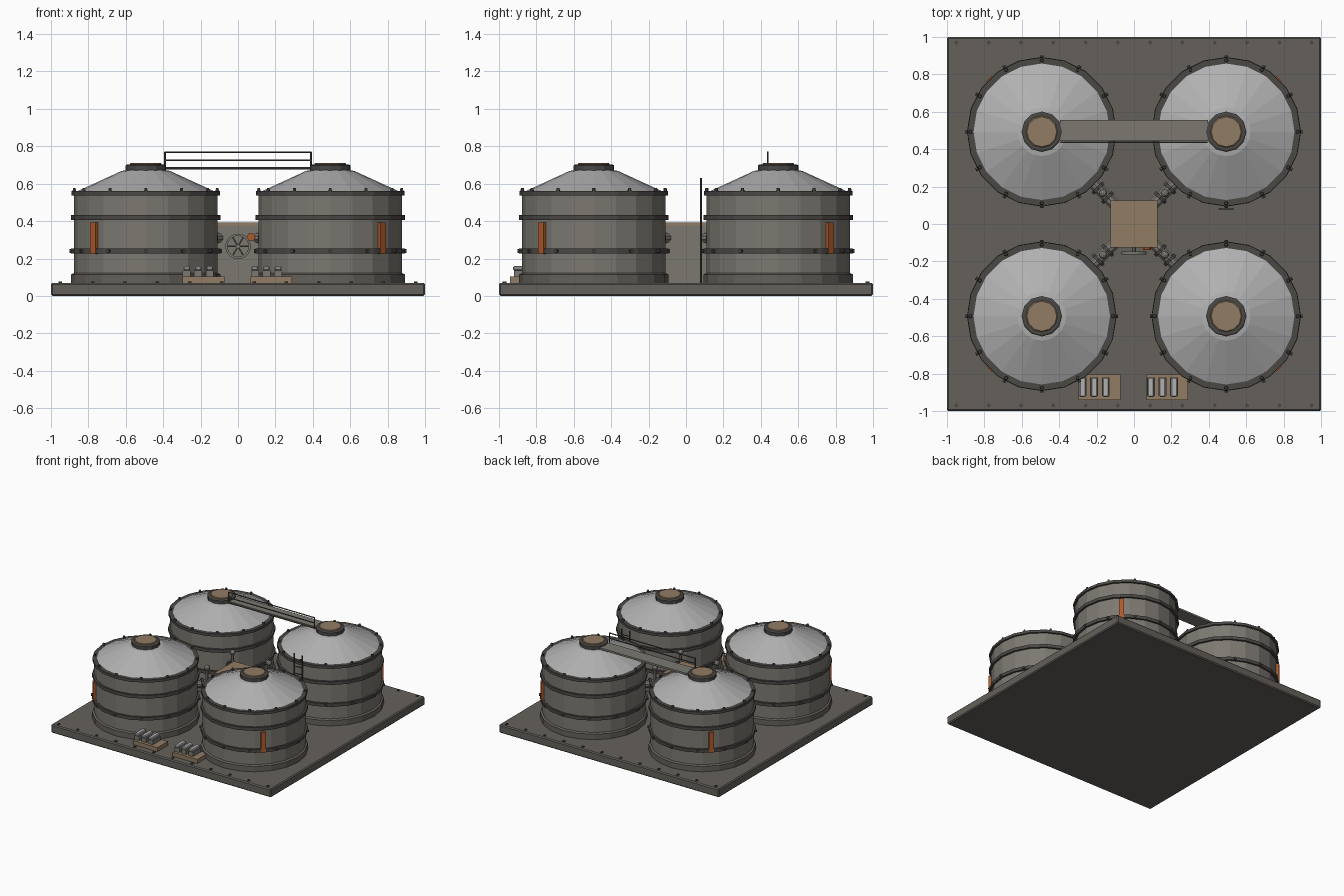
import bpy, bmesh
from math import sin, cos, pi, radians
from mathutils import Matrix, Vector

if "Cube" in bpy.data.objects:
    bpy.data.objects.remove(bpy.data.objects["Cube"])


def material(name, r, g, b):
    m = bpy.data.materials.new(name)
    m.diffuse_color = (r, g, b, 1)
    m.use_nodes = True
    m.node_tree.nodes["Principled BSDF"].inputs["Base Color"].default_value = m.diffuse_color
    return m


STEEL = material("weathered_steel", .20, .19, .165)
DARK = material("dark_steel", .07, .066, .06)
PLATE = material("plate_grey", .13, .12, .105)
ROOF = material("galvanised", .44, .44, .44)
TAN = material("tan_paint", .28, .20, .125)
ORANGE = material("orange_paint", .42, .10, .025)


def finish(name, bm, mat):
    bmesh.ops.recalc_face_normals(bm, faces=bm.faces)
    me = bpy.data.meshes.new(name)
    bm.to_mesh(me)
    bm.free()
    me.materials.append(mat)
    ob = bpy.data.objects.new(name, me)
    bpy.context.collection.objects.link(ob)
    return ob


def add_box(bm, x0, x1, y0, y1, z0, z1):
    m = Matrix.Translation(((x0 + x1) / 2, (y0 + y1) / 2, (z0 + z1) / 2))
    bmesh.ops.create_cube(bm, size=1, matrix=m @ Matrix.Diagonal((x1 - x0, y1 - y0, z1 - z0, 1)))


def box(name, mat, *dims, bevel=0):
    bm = bmesh.new()
    add_box(bm, *dims)
    ob = finish(name, bm, mat)
    if bevel:
        mod = ob.modifiers.new("bevel", 'BEVEL')
        mod.width, mod.segments = bevel, 1
    return ob


def add_rod(bm, a, b, r, sides=8, r2=None):
    a, b = Vector(a), Vector(b)
    d = b - a
    m = Matrix.Translation((a + b) / 2) @ d.to_track_quat('Z', 'Y').to_matrix().to_4x4()
    bmesh.ops.create_cone(bm, cap_ends=True, segments=sides, radius1=r,
                          radius2=r if r2 is None else r2, depth=d.length, matrix=m)


def add_lathe(bm, profile, sides, centre, closed=False):
    # revolve (radius, z) points; an open profile has its ends capped
    rings = [[bm.verts.new((centre[0] + r * cos(2 * pi * i / sides),
                            centre[1] + r * sin(2 * pi * i / sides), z))
              for i in range(sides)] for r, z in profile]
    pairs = list(zip(rings, rings[1:]))
    if closed:
        pairs.append((rings[-1], rings[0]))
    else:
        bm.faces.new(rings[0])
        bm.faces.new(rings[-1])
    for lo, hi in pairs:
        for i in range(sides):
            j = (i + 1) % sides
            bm.faces.new((lo[i], lo[j], hi[j], hi[i]))


def lathe(name, mat, profile, sides, centre):
    bm = bmesh.new()
    add_lathe(bm, profile, sides, centre)
    return finish(name, bm, mat)


# base plate with bolt rows along front and back
box("base_plate", PLATE, -1, 1, -1, 1, 0, .07, bevel=.008)
bm = bmesh.new()
for y in (-.97, .97):
    for i in range(12):
        x = -.95 + i * 1.9 / 11
        add_rod(bm, (x, y, .068), (x, y, .078), .011, 6)
finish("base_bolts", bm, DARK)


def tank(label, sx, sy):
    c = (sx * .493, sy * .493)
    # shell and foot flange
    lathe(label + "_shell", STEEL, [(.384, .07), (.384, .55)], 20, c)
    lathe(label + "_foot", PLATE, [(.399, .07), (.399, .115), (.386, .122)], 20, c)
    # hoops and top rim
    bm = bmesh.new()
    for z in (.24, .42):
        add_lathe(bm, [(.375, z - .013), (.4, z - .013), (.4, z + .013), (.375, z + .013)], 20, c, True)
    add_lathe(bm, [(.36, .538), (.398, .538), (.398, .56), (.36, .56)], 20, c, True)
    finish(label + "_hoops", bm, DARK)
    # conical roof
    lathe(label + "_roof", ROOF, [(.365, .548), (.365, .56), (.13, .668), (.1, .673)], 20, c)
    # hatch collar and lid
    lathe(label + "_hatch", DARK, [(.108, .662), (.108, .698), (.1, .703)], 12, c)
    lathe(label + "_lid", TAN, [(.085, .69), (.085, .706), (.08, .71)], 12, c)
    # bolts on rim and lower hoop
    bm = bmesh.new()
    for i in range(12):
        a = i * pi / 6
        u = Vector((cos(a), sin(a), 0))
        p = Vector((*c, 0)) + u * .382
        add_rod(bm, p + Vector((0, 0, .558)), p + Vector((0, 0, .576)), .011, 6, .008)
        q = Vector((*c, .24))
        add_rod(bm, q + u * .39, q + u * .408, .011, 6)
    finish(label + "_bolts", bm, DARK)
    # orange level marker facing the outer corner
    bm = bmesh.new()
    add_box(bm, .378, .401, -.019, .019, .225, .393)
    ang = radians({(1, 1): 45, (-1, 1): 135, (-1, -1): 225, (1, -1): 315}[(sx, sy)])
    bm.transform(Matrix.Translation((*c, 0)) @ Matrix.Rotation(ang, 4, 'Z'))
    finish(label + "_marker", bm, ORANGE)

    # diagonal pipe from pump house, with flanges
    def at(d, z=.31):
        return (sx * d, sy * d, z)
    bm = bmesh.new()
    add_rod(bm, at(.1), at(.24), .03, 10)
    # upright valve with ball top
    add_rod(bm, at(.165, .31), at(.165, .43), .012, 8)
    bmesh.ops.create_icosphere(bm, subdivisions=2, radius=.022, matrix=Matrix.Translation(at(.165, .44)))
    finish(label + "_pipe", bm, STEEL)
    bm = bmesh.new()
    for d in (.135, .185):
        add_rod(bm, at(d), at(d + .013), .042, 10)
    finish(label + "_pipe_flanges", bm, DARK)


for sx, sy, label in ((-1, -1, "front_left_tank"), (1, -1, "front_right_tank"),
                      (-1, 1, "back_left_tank"), (1, 1, "back_right_tank")):
    tank(label, sx, sy)

# central pump house
box("pump_house", STEEL, -.12, .12, -.12, .12, .07, .378)
box("pump_house_roof", TAN, -.125, .125, -.125, .125, .376, .393)

# handwheel on the front of the house
bm = bmesh.new()
wc = Vector((0, -.155, .265))
bmesh_ring = [(.056, -.008), (.068, -.008), (.068, .008), (.056, .008)]
add_lathe(bm, bmesh_ring, 20, (0, 0), True)
bm.transform(Matrix.Translation(wc) @ Matrix.Rotation(pi / 2, 4, 'X'))
for i in range(3):
    s = Vector((cos(i * pi / 3), 0, sin(i * pi / 3))) * .06
    add_rod(bm, wc - s, wc + s, .004, 6)
add_rod(bm, (0, -.118, .265), (0, -.163, .265), .012, 8)
finish("handwheel", bm, STEEL)

# orange warning lamp
bm = bmesh.new()
add_rod(bm, (.07, -.115, .315), (.07, -.14, .315), .022, 10)
finish("warning_lamp", bm, ORANGE)

# ladder on the back right tank
bm = bmesh.new()
for x in (.457, .527):
    add_rod(bm, (x, .08, .07), (x, .08, .63), .006, 6)
for i in range(9):
    z = .12 + i * .058
    add_rod(bm, (.457, .08, z), (.527, .08, z), .004, 6)
finish("ladder", bm, DARK)

# walkway joining the back tanks, with a rail on its front side
box("walkway", STEEL, -.395, .395, .445, .555, .675, .69)
bm = bmesh.new()
for x in (-.39, .39):
    add_rod(bm, (x, .437, .68), (x, .437, .77), .005, 6)
for z in (.682, .725, .768):
    add_rod(bm, (-.392, .437, z), (.392, .437, z), .005, 6)
finish("walkway_rail", bm, DARK)

# pallets with three stacked canisters each at the front
for label, cx, x0 in (("left", -.185, -.275), ("right", .178, .09)):
    box(label + "_pallet", TAN, cx - .112, cx + .112, -.942, -.805, .068, .103)
    bm = bmesh.new()
    for i in range(3):
        x = x0 + i * .062
        add_box(bm, x - .021, x + .021, -.92, -.82, .102, .137)
    lower = finish(label + "_canisters", bm, STEEL)
    bm = bmesh.new()
    for i in range(3):
        x = x0 + i * .062
        add_box(bm, x - .018, x + .018, -.925, -.82, .137, .16)
    upper = finish(label + "_canister_tops", bm, ROOF)
    mod = upper.modifiers.new("bevel", 'BEVEL')
    mod.width, mod.segments = .006, 1
